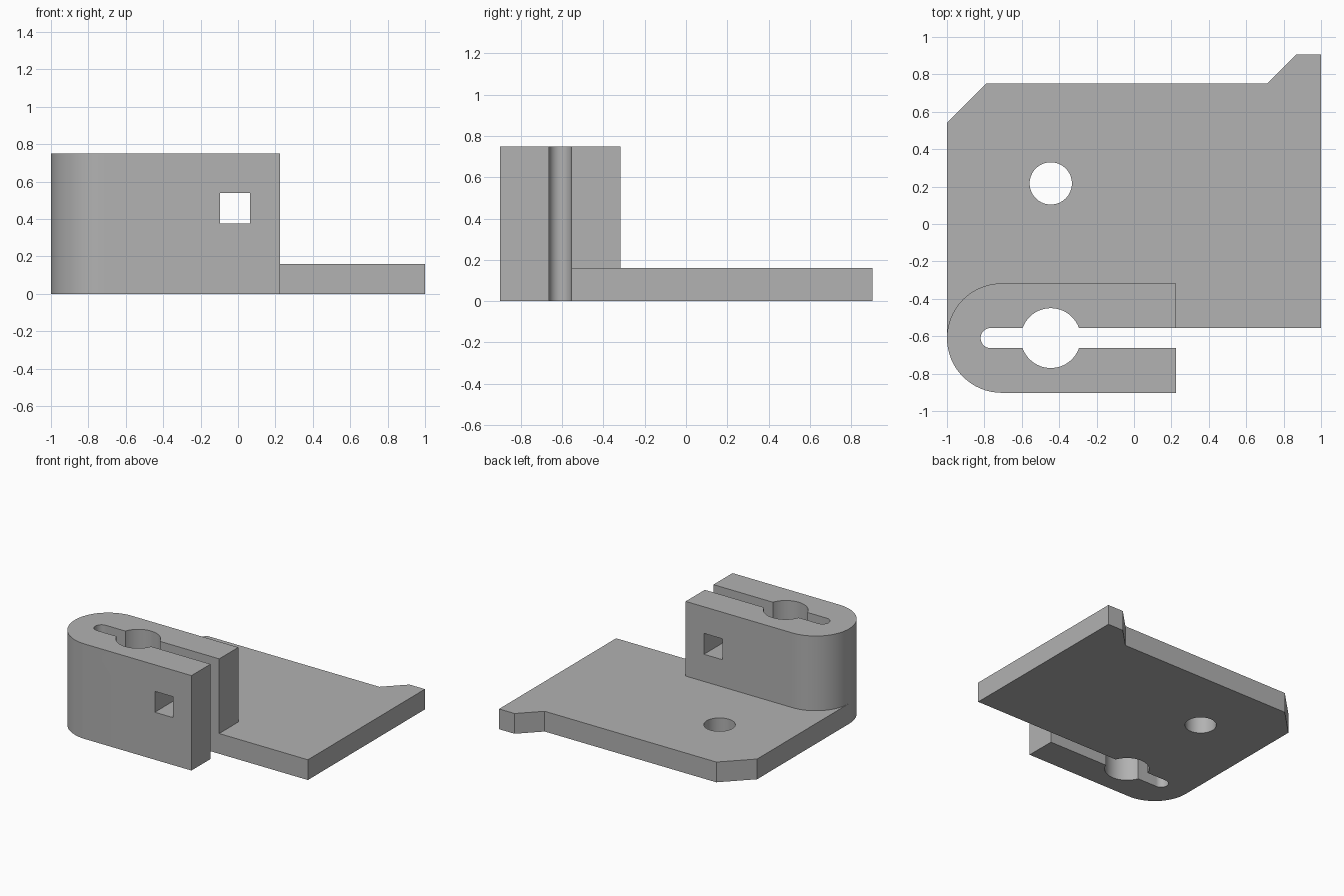
import bpy, bmesh, math
from mathutils import Matrix, Vector

cube = bpy.data.objects.get("Cube")
if cube:
    bpy.data.objects.remove(cube, do_unlink=True)

HEIGHT, THICK = 0.75, 0.16
SLOT_Y = -0.61
ARM_END = 0.225
BORE_X = -0.445

grey = bpy.data.materials.new("plain_grey")
grey.use_nodes = True
colour = (0.445, 0.445, 0.445, 1)
grey.diffuse_color = colour
grey.node_tree.nodes["Principled BSDF"].inputs["Base Color"].default_value = colour


def prism(name, points, z0, z1):
    """Extrude a counter-clockwise outline from z0 to z1."""
    bm = bmesh.new()
    face = bm.faces.new([bm.verts.new((x, y, z0)) for x, y in points])
    top = bmesh.ops.extrude_face_region(bm, geom=[face])["geom"]
    bmesh.ops.translate(bm, vec=(0, 0, z1 - z0),
                        verts=[v for v in top if isinstance(v, bmesh.types.BMVert)])
    bmesh.ops.recalc_face_normals(bm, faces=bm.faces)
    mesh = bpy.data.meshes.new(name)
    bm.to_mesh(mesh)
    bm.free()
    mesh.materials.append(grey)
    obj = bpy.data.objects.new(name, mesh)
    bpy.context.collection.objects.link(obj)
    return obj


def arc(cx, cy, r, a0, a1, steps):
    angles = [math.radians(a0 + (a1 - a0) * i / steps) for i in range(steps + 1)]
    return [(cx + r * math.cos(a), cy + r * math.sin(a)) for a in angles]


def round_ended(r, left, right):
    """Outline with a half-round left end and a square right end."""
    return (arc(left + r, SLOT_Y, r, 90, 270, 32)
            + [(right, SLOT_Y - r), (right, SLOT_Y + r)])


def combine(target, tool, operation):
    mod = target.modifiers.new(operation, "BOOLEAN")
    mod.operation, mod.solver, mod.object = operation, "EXACT", tool
    bpy.context.view_layer.objects.active = target
    bpy.ops.object.modifier_apply(modifier=mod.name)
    bpy.data.objects.remove(tool, do_unlink=True)


# Base plate with a clipped corner and a flared tab
bracket = prism("clamp_bracket", [
    (-1, SLOT_Y), (1, SLOT_Y), (1, 0.905), (0.865, 0.905),
    (0.71, 0.75), (-0.79, 0.75), (-1, 0.54)], 0, THICK)

# Tall round-ended clamp block
combine(bracket, prism("clamp_block", round_ended(0.2925, -1, ARM_END), 0, HEIGHT), "UNION")

# Clamp slot, bore and plate hole
cutters = [
    prism("slot_cutter", round_ended(0.054, -0.82, 1.2), -0.1, 1),
    prism("bore_cutter", arc(BORE_X, SLOT_Y, 0.16, 0, 360, 64)[:-1], -0.1, 1),
    prism("plate_hole_cutter", arc(BORE_X, 0.217, 0.113, 0, 360, 64)[:-1], -0.1, 1),
]

# Square bolt hole through both clamp arms
bolt = prism("bolt_cutter", [(-0.095, -1), (0.065, -1), (0.065, -0.2), (-0.095, -0.2)],
             0.375, 0.54)
cutters.append(bolt)
for cutter in cutters:
    combine(bracket, cutter, "DIFFERENCE")

bpy.ops.object.select_all(action="DESELECT")
bracket.select_set(True)
bpy.context.view_layer.objects.active = bracket
bpy.ops.object.shade_smooth_by_angle(angle=math.radians(30))
